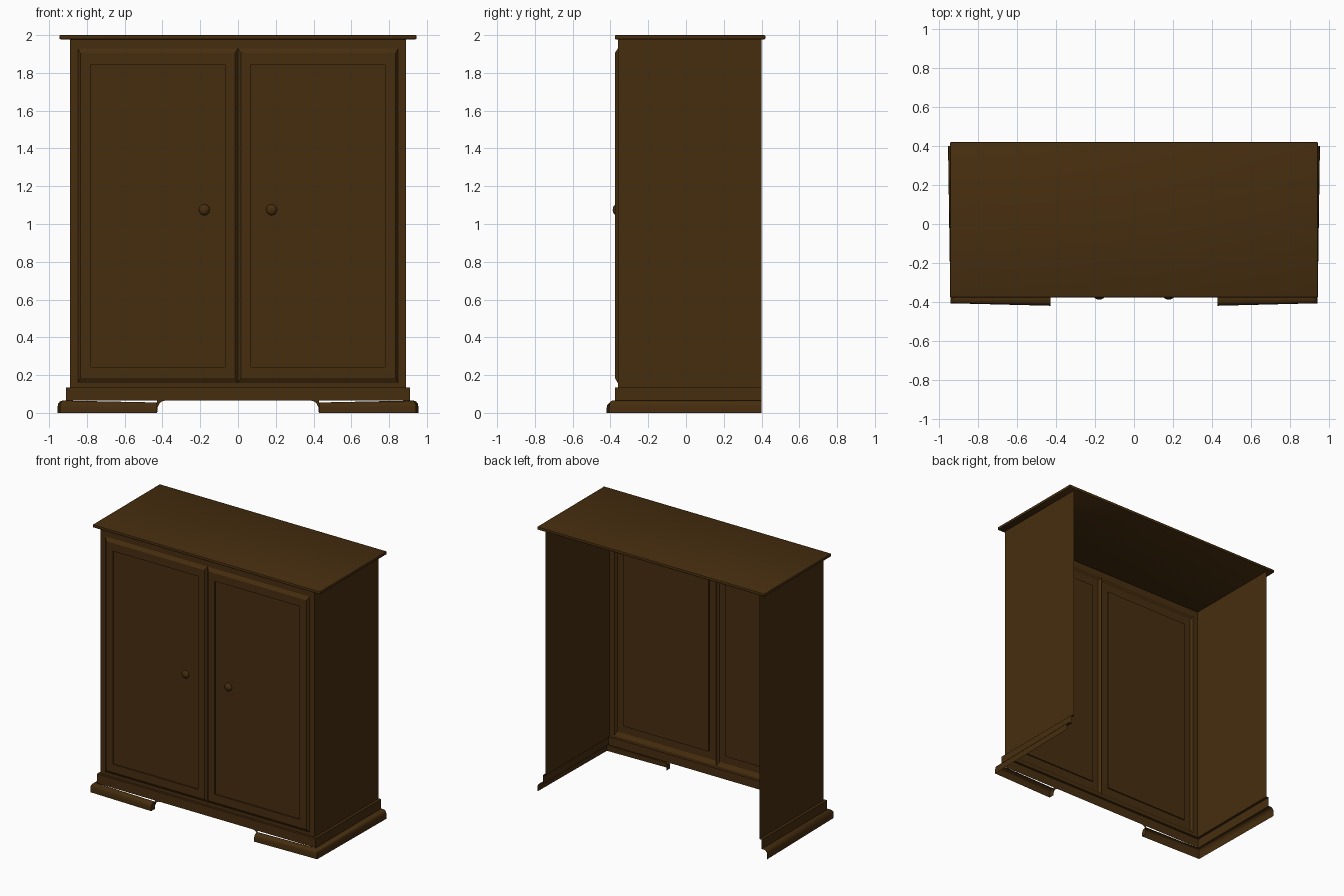
import bpy, bmesh, math
from mathutils import Vector

if "Cube" in bpy.data.objects:
    bpy.data.objects.remove(bpy.data.objects["Cube"])

wood = bpy.data.materials.new("dark brown wood")
wood.diffuse_color = (0.062, 0.027, 0.0048, 1)
wood.use_nodes = True
wood.node_tree.nodes["Principled BSDF"].inputs["Base Color"].default_value = wood.diffuse_color

BACK = 0.40            # open back edge
BODY = (0.89, -0.36)   # half width and front of the carcass
PLINTH = (0.91, -0.377)
LEDGE, FOOT_TOP, TOP = 0.135, 0.065, 1.98


def make(name, polys, smooth=False):
    """Thin-walled part from polygons, normals turned outwards."""
    bm = bmesh.new()
    for p in polys:
        bm.faces.new([bm.verts.new(v) for v in p])
    bmesh.ops.remove_doubles(bm, verts=bm.verts, dist=1e-5)
    bmesh.ops.recalc_face_normals(bm, faces=bm.faces)
    inside = Vector((0, 0.2, 1))
    total = sum(f.normal.dot(f.calc_center_median() - inside) * f.calc_area() for f in bm.faces)
    if total < 0:
        bmesh.ops.reverse_faces(bm, faces=bm.faces)
    return finish(name, bm, smooth)


def finish(name, bm, smooth=False):
    me = bpy.data.meshes.new(name)
    bm.to_mesh(me)
    bm.free()
    me.materials.append(wood)
    ob = bpy.data.objects.new(name, me)
    bpy.context.collection.objects.link(ob)
    if smooth:
        bpy.context.view_layer.objects.active = ob
        ob.select_set(True)
        bpy.ops.object.shade_smooth_by_angle(angle=math.radians(40))
        ob.select_set(False)
    return ob


def bridge(rows):
    """Quads between successive rows of points."""
    return [(a[i], a[i + 1], b[i + 1], b[i])
            for a, b in zip(rows, rows[1:]) for i in range(len(a) - 1)]


def rect(x0, x1, z0, z1, y):
    return [(x0, y, z0), (x1, y, z0), (x1, y, z1), (x0, y, z1)]


# Carcass sides and plinth, swept around three sides with an open back
def side(s, outline, z):
    x, y = outline
    return [(s * x, BACK, z), (s * x, y, z)]


def front(outline, z):
    x, y = outline
    return [(-x, y, z), (x, y, z)]


levels = [(BODY, LEDGE), (PLINTH, LEDGE), (PLINTH, FOOT_TOP)]
for s, label in ((-1, "left"), (1, "right")):
    make(label + "_side", bridge([side(s, o, z) for o, z in [(BODY, TOP)] + levels]))
make("front_plinth", bridge([front(o, z) for o, z in levels]))

# Front frame around the two door openings
DX, DZ0, DZ1 = 0.848, 0.157, 1.93
bx, by = BODY
make("front_frame", [rect(-bx, bx, LEDGE, DZ0, by), rect(-bx, bx, DZ1, TOP, by),
                     rect(-bx, -DX, DZ0, DZ1, by), rect(DX, bx, DZ0, DZ1, by)])

for s, label in ((-1, "left"), (1, "right")):
    # Raised door: bevelled edge, flat frame, slightly sunk panel
    rings = [rect(s * 0.0, s * DX, DZ0, DZ1, by),
             rect(s * 0.016, s * 0.835, 0.185, 1.905, -0.377),
             rect(s * 0.07, s * 0.777, 0.243, 1.845, -0.377),
             rect(s * 0.07, s * 0.777, 0.243, 1.845, -0.368)]
    make(label + "_door", bridge([r + r[:1] for r in rings]) + [rings[-1]])

    # Knob: front half of a flattened ball
    bm = bmesh.new()
    bmesh.ops.create_uvsphere(bm, u_segments=16, v_segments=12, radius=1)
    bmesh.ops.delete(bm, geom=[v for v in bm.verts if v.co.y > 0.01], context='VERTS')
    for v in bm.verts:
        v.co = Vector((s * 0.178 + v.co.x * 0.029, -0.368 + v.co.y * 0.02, 1.075 + v.co.z * 0.029))
    finish(label + "_knob", bm, True)

    # Rounded foot moulding: side run, corner, then front run to the inner end
    px, py = PLINTH
    profile = [(0, 1), (0.45, 1), (0.75, 0.92), (0.93, 0.75), (1, 0.5), (1, 0)]
    stations = [(px, BACK, 0.045, 0, 0.065), (px, py, 0.033, -0.03, 0.065),
                (0.428, py, 0, -0.043, 0.055)]
    rows = [[(s * (x + ox * o), y + oy * o, h * t) for o, t in profile]
            for x, y, ox, oy, h in stations]
    end = rows[-1] + [(s * 0.428, py, 0)]
    make(label + "_foot", bridge(rows) + [end], True)

    # Curved corner where the apron meets the foot
    arch = [(0.428, 0.0), (0.425, 0.03), (0.415, 0.052), (0.40, 0.062), (0.385, FOOT_TOP), (0.428, FOOT_TOP)]
    make(label + "_apron_corner", [[(s * x, py, z) for x, z in arch]])

# Overhanging top board with softened edges
bm = bmesh.new()
bmesh.ops.create_cube(bm, size=1)
for v in bm.verts:
    v.co = Vector((v.co.x * 1.89, 0.0215 + v.co.y * 0.797, 1.989 + v.co.z * 0.022))
bmesh.ops.bevel(bm, geom=bm.edges[:], offset=0.005, segments=2, affect='EDGES', profile=0.5)
finish("top_board", bm, True)
